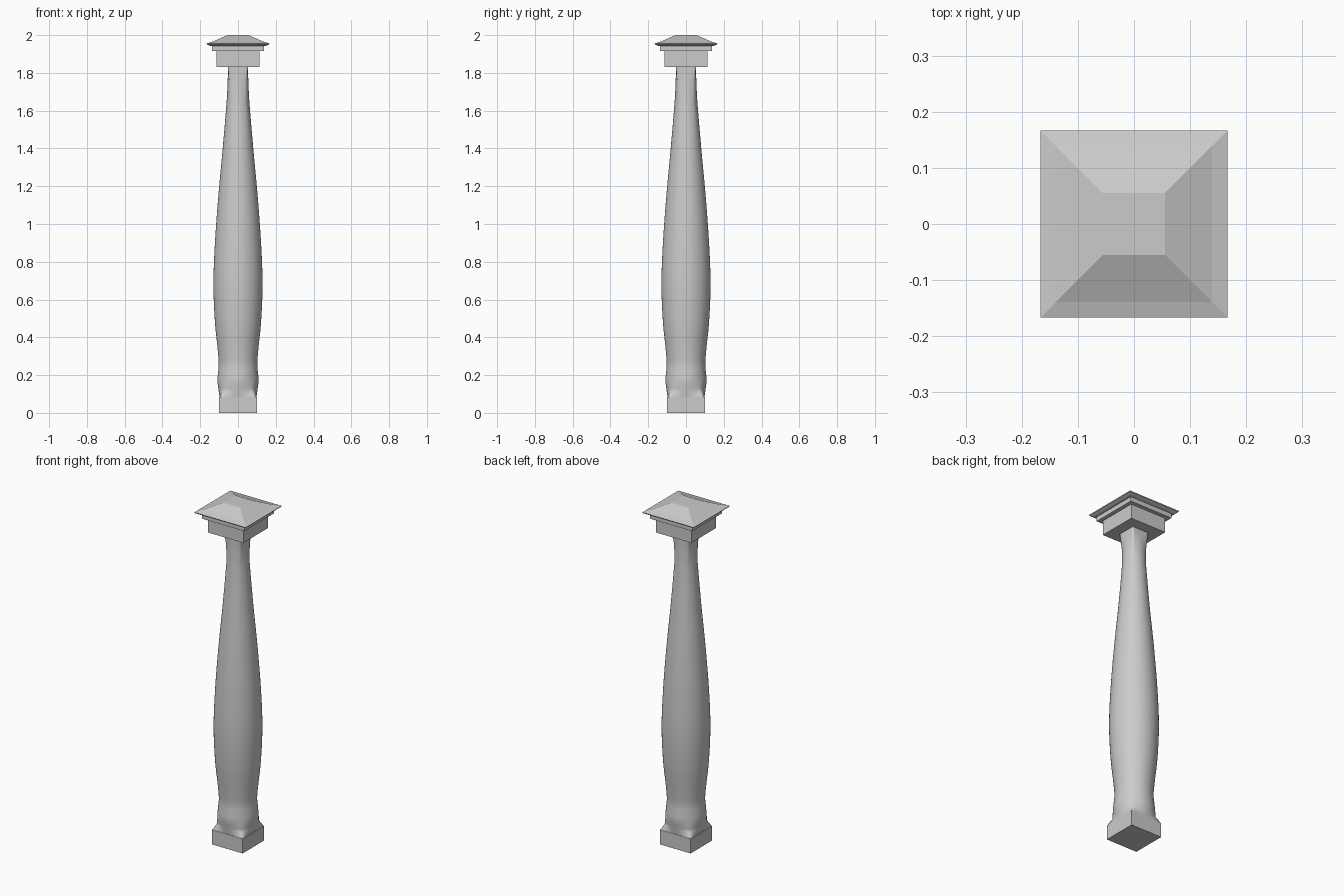
import bpy, bmesh, math

if "Cube" in bpy.data.objects:
    bpy.data.objects.remove(bpy.data.objects["Cube"])


def loft(name, rings, caps=(True, True), smooth=False):
    """Skin a list of closed point loops, optionally capping the ends."""
    bm = bmesh.new()
    loops = [[bm.verts.new(p) for p in ring] for ring in rings]
    n = len(loops[0])
    for a, b in zip(loops, loops[1:]):
        for i in range(n):
            j = (i + 1) % n
            bm.faces.new((a[i], a[j], b[j], b[i]))
    if caps[0]:
        bm.faces.new(loops[0][::-1])
    if caps[1]:
        bm.faces.new(loops[-1])
    for f in bm.faces:
        f.smooth = smooth
    mesh = bpy.data.meshes.new(name)
    bm.to_mesh(mesh)
    bm.free()
    obj = bpy.data.objects.new(name, mesh)
    bpy.context.collection.objects.link(obj)
    return obj


def square(h, z):
    return [(-h, -h, z), (h, -h, z), (h, h, z), (-h, h, z)]


def blended(r, k, z, n=48):
    """Circle (k=0) blending into a square (k=1) of half width r."""
    pts = []
    for i in range(n):
        t = 2 * math.pi * i / n
        c, s = math.cos(t), math.sin(t)
        rad = r * ((1 - k) + k / max(abs(c), abs(s)))
        pts.append((rad * c, rad * s, z))
    return pts


def interpolate(keys, steps=6):
    """Smooth cubic curve through (z, radius, squareness) keys."""
    def slope(i, c):
        a, b = keys[max(i - 1, 0)], keys[min(i + 1, len(keys) - 1)]
        return (b[c] - a[c]) / (b[0] - a[0])
    out = []
    for i in range(len(keys) - 1):
        p, q = keys[i], keys[i + 1]
        d = q[0] - p[0]
        for s in range(steps):
            t = s / steps
            r = ((2*t**3 - 3*t**2 + 1) * p[1] + (t**3 - 2*t**2 + t) * d * slope(i, 1)
                 + (3*t**2 - 2*t**3) * q[1] + (t**3 - t**2) * d * slope(i + 1, 1))
            out.append((p[0] + d * t, r, p[2] + (q[2] - p[2]) * t))
    return out + [keys[-1]]


# Square plinth
loft("base_block", [square(0.1, 0), square(0.1, 0.085)])

# Turned shaft, round in the middle and square where it meets the blocks
profile = [(0.085, 0.098, 1), (0.12, 0.103, 0.25), (0.17, 0.109, 0),
           (0.21, 0.106, 0), (0.26, 0.102, 0), (0.33, 0.107, 0),
           (0.48, 0.122, 0), (0.68, 0.13, 0), (0.9, 0.122, 0),
           (1.15, 0.104, 0), (1.4, 0.081, 0), (1.65, 0.06, 0.1),
           (1.75, 0.055, 0.4), (1.832, 0.053, 1)]
loft("shaft", [blended(r, k, z) for z, r, k in interpolate(profile)],
     caps=(False, False), smooth=True)

# Stepped capital with a flared, flat-topped pyramid roof
capital = [(0.115, 1.832), (0.115, 1.916), (0.138, 1.916), (0.138, 1.942),
           (0.15, 1.944), (0.165, 1.951), (0.167, 1.956), (0.139, 1.964),
           (0.055, 2.0)]
loft("capital", [square(h, z) for h, z in capital])
